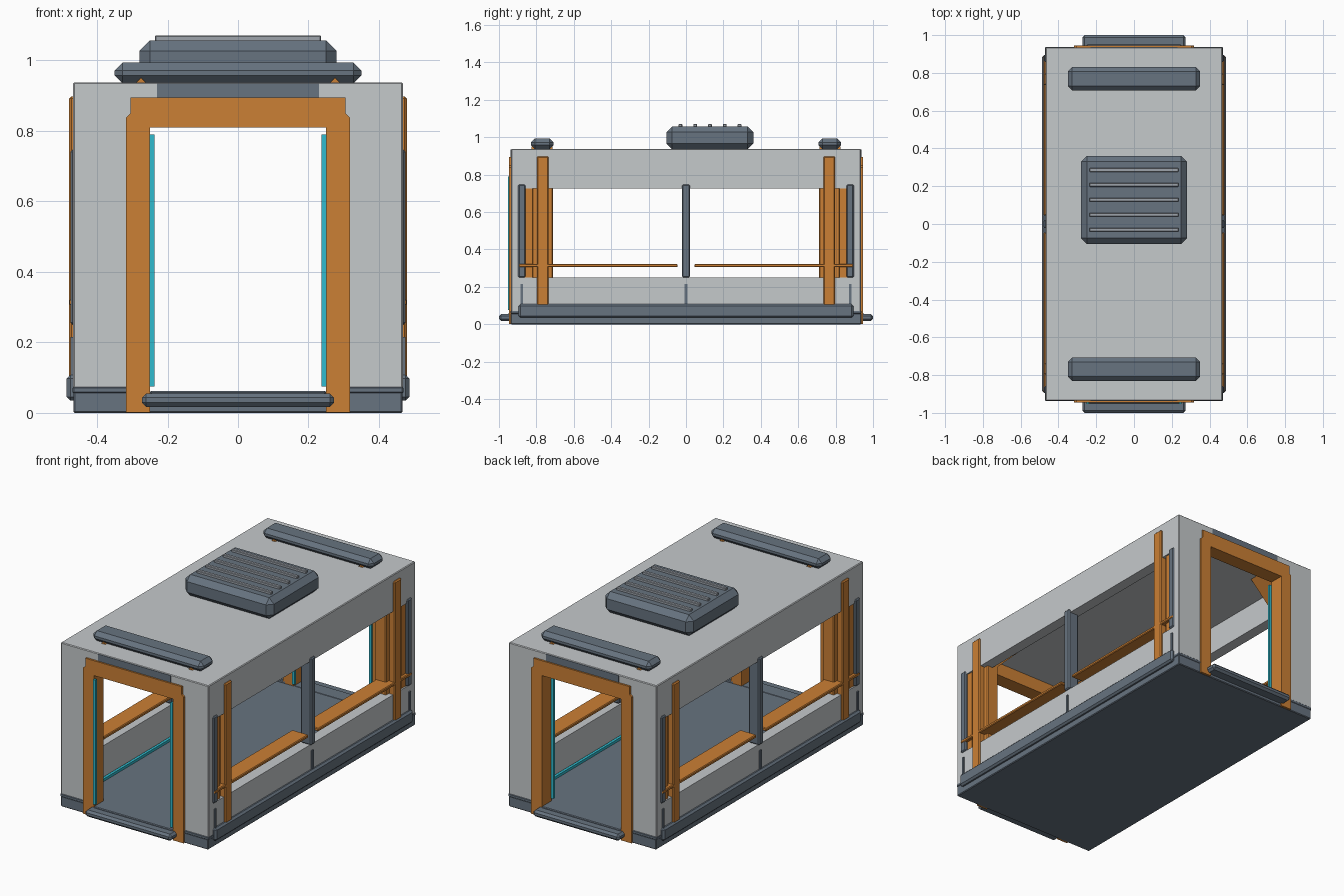
import bpy, bmesh
from mathutils import Matrix, Vector

if "Cube" in bpy.data.objects:
    bpy.data.objects.remove(bpy.data.objects["Cube"])


def material(name, rgb):
    m = bpy.data.materials.new(name)
    m.diffuse_color = (*rgb, 1)
    m.use_nodes = True
    m.node_tree.nodes["Principled BSDF"].inputs["Base Color"].default_value = m.diffuse_color
    return m


LIGHT = material("light_grey_panel", (0.56, 0.585, 0.60))
STEEL = material("blue_grey_metal", (0.135, 0.172, 0.215))
SLAT = material("mid_grey_slat", (0.34, 0.37, 0.41))
ORANGE = material("orange_frame", (0.60, 0.215, 0.035))
TEAL = material("teal_light", (0.03, 0.50, 0.62))


def finish(name, bm, mat):
    bmesh.ops.recalc_face_normals(bm, faces=bm.faces)
    me = bpy.data.meshes.new(name)
    bm.to_mesh(me)
    bm.free()
    me.materials.append(mat)
    ob = bpy.data.objects.new(name, me)
    bpy.context.collection.objects.link(ob)
    return ob


def box(name, x, y, z, mat, bevel=0.0, mx=False, my=False, turn=0.0):
    """Box from (min, max) ranges, optionally mirrored in x and y, turned about y."""
    bm = bmesh.new()
    for sx in ((1, -1) if mx else (1,)):
        for sy in ((1, -1) if my else (1,)):
            part = bmesh.new()
            bmesh.ops.create_cube(part, size=1)
            part.transform(Matrix.Diagonal((x[1] - x[0], y[1] - y[0], z[1] - z[0], 1)))
            if bevel:
                bmesh.ops.bevel(part, geom=part.edges[:], offset=bevel, segments=1,
                                affect='EDGES', profile=0.5)
            part.transform(Matrix.Rotation(turn, 4, 'Y'))
            part.transform(Matrix.Translation(Vector((sum(x), sum(y), sum(z))) / 2))
            part.transform(Matrix.Diagonal((sx, sy, 1, 1)))
            tmp = bpy.data.meshes.new("tmp")
            part.to_mesh(tmp)
            part.free()
            bm.from_mesh(tmp)
            bpy.data.meshes.remove(tmp)
    return finish(name, bm, mat)


def cut(ob, x, y, z):
    cutter = box("cutter", x, y, z, LIGHT)
    cutter.hide_render = True
    mod = ob.modifiers.new("cut", 'BOOLEAN')
    mod.operation, mod.solver, mod.object = 'DIFFERENCE', 'EXACT', cutter
    bpy.context.view_layer.objects.active = ob
    bpy.ops.object.modifier_apply(modifier=mod.name)
    bpy.data.objects.remove(cutter)


# Shell with hollow inside, long side windows and end doorways
shell = box("shell", (-.468, .468), (-.935, .935), (.06, .938), LIGHT, .004)
cut(shell, (-.405, .405), (-.875, .875), (.02, .885))
cut(shell, (-.6, .6), (-.868, .868), (.25, .727))
cut(shell, (-.27, .27), (-1.1, 1.1), (.01, .83))

# Base slab, end lips and side skirts
box("base_slab", (-.467, .467), (-.937, .937), (0, .06), STEEL, .004)
box("base_lip", (.30, .470), (.86, .938), (.055, .074), STEEL, .004, True, True)
box("side_skirt", (.45, .486), (-.895, .895), (.035, .108), STEEL, .01, True)

# Stepped door frames on both ends
for side, s in (("front", -1), ("back", 1)):
    half = [(.25, .81), (.25, .001), (.318, .001), (.318, .838), (.305, .85), (.305, .895)]
    outline = half + [(-px, pz) for px, pz in reversed(half)]
    bm = bmesh.new()
    face = bm.faces.new([bm.verts.new((px, s * .86, pz)) for px, pz in outline])
    ext = bmesh.ops.extrude_face_region(bm, geom=[face])
    bmesh.ops.translate(bm, vec=(0, s * .086, 0),
                        verts=[g for g in ext["geom"] if isinstance(g, bmesh.types.BMVert)])
    finish(side + "_door_frame", bm, ORANGE)
    # Light strips sit slightly toward the front at both ends
    y = s * .90 - .045
    box(side + "_door_light", (.237, .251), (y - .007, y + .007), (.075, .79), TEAL, 0, True)
box("door_header", (-.23, .23), (.90, .937), (.89, .935), STEEL, 0, False, True)
box("threshold", (-.273, .273), (.90, 1.0), (.017, .055), STEEL, .012, False, True)
box("inner_sill", (-.25, .25), (.86, .95), (.03, .062), STEEL, .004, False, True)

# Interior ribs, corner posts and diagonal roof braces
box("corner_post", (.40, .46), (.82, .88), (.03, .92), ORANGE, 0, True, True)
box("interior_rib", (.365, .44), (.71, .825), (.05, .90), ORANGE, .006, True, True)
box("roof_brace", (.215, .435), (.715, .825), (.805, .885), ORANGE, 0, True, True,
    turn=0.785398)
box("floor_light", (.385, .40), (-.80, .80), (.055, .075), TEAL, 0, True)

# Window details on the long sides
box("outer_pillar", (.44, .479), (.735, .797), (.04, .898), ORANGE, .006, True, True)
box("window_end_frame", (.44, .476), (.858, .897), (.25, .747), STEEL, .006, True, True)
box("window_mullion", (.41, .478), (-.021, .021), (.25, .747), STEEL, .006, True)
box("window_rail", (.375, .4785), (.045, .893), (.305, .323), ORANGE, .004, True, True)
box("panel_seam_end", (.46, .475), (.872, .886), (.10, .215), STEEL, 0, True, True)
box("panel_seam_middle", (.46, .475), (-.007, .007), (.10, .215), STEEL, 0, True)

# Roof equipment
box("roof_bar", (-.35, .35), (.708, .83), (.936, .994), STEEL, .022, False, True)
box("roof_unit", (-.28, .28), (-.105, .36), (.936, 1.057), STEEL, .03)
for i in range(5):
    y = -.03 + i * .079
    box("roof_unit_slat_%d" % (i + 1), (-.236, .236), (y - .01, y + .01), (1.05, 1.071), SLAT, .003)
